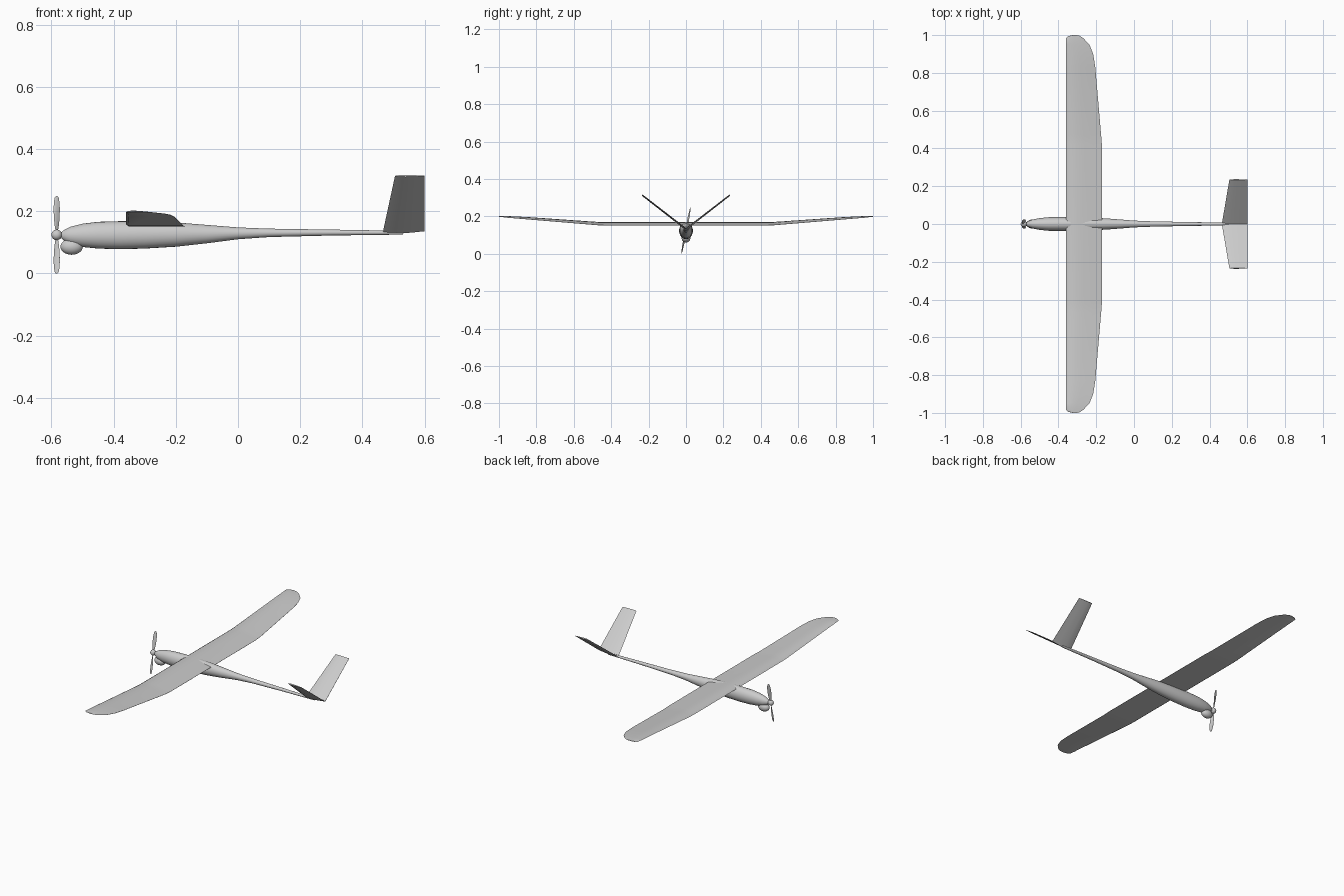
import bpy, bmesh, math
from mathutils import Vector

cube = bpy.data.objects.get("Cube")
if cube:
    bpy.data.objects.remove(cube)

grey = bpy.data.materials.new("light_grey")
grey.use_nodes = True
grey.diffuse_color = (0.6, 0.6, 0.6, 1)
grey.node_tree.nodes["Principled BSDF"].inputs["Base Color"].default_value = (0.6, 0.6, 0.6, 1)


def loft(name, rings, angle=35):
    """Skin a list of equal-length rings and cap both ends."""
    bm = bmesh.new()
    loops = [[bm.verts.new(p) for p in ring] for ring in rings]
    n = len(loops[0])
    for a, b in zip(loops, loops[1:]):
        for i in range(n):
            j = (i + 1) % n
            bm.faces.new((a[i], a[j], b[j], b[i]))
    bm.faces.new(loops[0])
    bm.faces.new(loops[-1])
    bmesh.ops.recalc_face_normals(bm, faces=bm.faces)
    mesh = bpy.data.meshes.new(name)
    bm.to_mesh(mesh)
    bm.free()
    mesh.materials.append(grey)
    obj = bpy.data.objects.new(name, mesh)
    bpy.context.collection.objects.link(obj)
    bpy.ops.object.select_all(action='DESELECT')
    obj.select_set(True)
    bpy.context.view_layer.objects.active = obj
    bpy.ops.object.shade_smooth_by_angle(angle=math.radians(angle))
    return obj


def oval(x, y, z, ry, rz, n=24):
    return [(x, y + ry * math.cos(math.tau * i / n), z + rz * math.sin(math.tau * i / n))
            for i in range(n)]


def ellipsoid(name, centre, radii, steps=14):
    x, y, z = centre
    rings = []
    for i in range(steps + 1):
        t = math.pi * (0.02 + 0.96 * i / steps)
        s = math.sin(t)
        rings.append(oval(x - radii[0] * math.cos(t), y, z, radii[1] * s, radii[2] * s))
    return loft(name, rings)


# Fuselage: station, bottom, top, half width
stations = [(-0.57, .117, .13, .006), (-0.562, .107, .138, .014), (-0.54, .094, .15, .023),
            (-0.5, .085, .16, .031), (-0.45, .08, .166, .036), (-0.38, .078, .168, .037),
            (-0.3, .08, .168, .036), (-0.2, .086, .164, .033), (-0.1, .097, .156, .026),
            (0, .11, .148, .018), (0.1, .117, .144, .014), (0.3, .122, .141, .01),
            (0.53, .125, .137, .007)]
loft("fuselage", [oval(x, 0, (lo + hi) / 2, w, (hi - lo) / 2) for x, lo, hi, w in stations])

# Chin pod and spinner
ellipsoid("chin_pod", (-0.535, 0, .086), (.036, .024, .026))
ellipsoid("spinner", (-0.583, 0, .124), (.017, .016, .017))

# Wing: flat-bottomed section, raised outer panels, rounded tips
section = [(0, .35), (.06, .72), (.16, .95), (.3, 1), (.5, .82), (.75, .42), (1, .05), (1, 0),
           (.5, 0), (.05, 0)]
# span, leading edge, trailing edge, bottom height, thickness
half = [(0, -.36, -.17, .151, .018), (.42, -.36, -.17, .151, .018),
        (.47, -.36, -.174, .152, .018), (.83, -.36, -.205, .182, .013),
        (.9, -.36, -.216, .188, .011), (.95, -.36, -.236, .192, .009),
        (.985, -.36, -.27, .196, .006), (.995, -.347, -.285, .197, .004),
        (1, -.325, -.3, .198, .003)]
span = [(-y, *rest) for y, *rest in reversed(half[1:])] + half
loft("wing", [[(le + u * (te - le), y, z + v * t) for u, v in section]
              for y, le, te, z, t in span], angle=30)

# V tail: thin lens section, mirrored to both sides
lens = [(0, 0), (.12, .6), (.35, 1), (.7, .6), (1, .08), (1, -.08), (.7, -.6), (.35, -1), (.12, -.6)]
for side, label in ((1, "left"), (-1, "right")):
    along = Vector((0, side * .235, .185))
    normal = Vector((0, -side * .185, .235)).normalized()
    rings = []
    for f, le, thick in ((0, .465, .005), (1, .505, .004)):
        rings.append([Vector((le + u * (.6 - le), 0, .129 + .007 * u * (1 - f)))
                      + along * f + normal * (v * thick) for u, v in lens])
    loft("tail_fin_" + label, rings)

# Propeller: two twisted blades; radius, chord, chord angle
blade = [(.008, .008, 45), (.025, .015, 38), (.05, .02, 30), (.085, .022, 22),
         (.11, .018, 18), (.122, .013, 16), (.127, .005, 15)]
tilt = math.radians(11)
for side, label in ((1, "upper"), (-1, "lower")):
    axis = Vector((0, math.sin(tilt), math.cos(tilt))) * side
    across = Vector((0, math.cos(tilt), -math.sin(tilt))) * side
    rings = []
    for r, chord, deg in blade:
        a = math.radians(deg)
        c = Vector((math.cos(a), 0, 0)) + across * math.sin(a)
        n = Vector((-math.sin(a), 0, 0)) + across * math.cos(a)
        rings.append([Vector((-.583, 0, .124)) + axis * r + c * ((u - .5) * chord)
                      + n * (v * chord * .08) for u, v in lens])
    loft("propeller_blade_" + label, rings)
